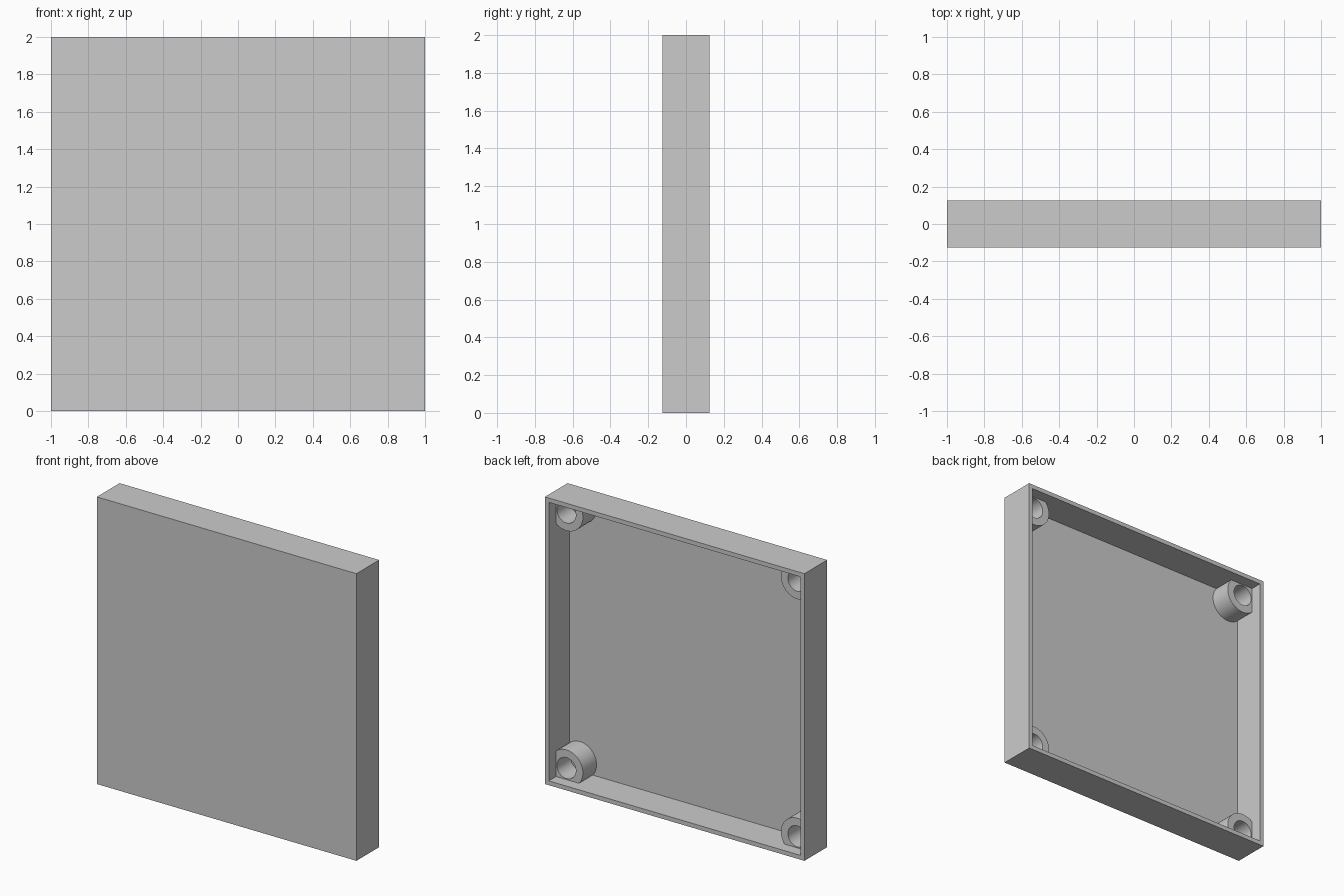
import bpy
import bmesh
from math import cos, sin, tau, radians

cube = bpy.data.objects.get("Cube")
if cube:
    bpy.data.objects.remove(cube, do_unlink=True)

SIZE, DEPTH = 2.0, 0.25
WALL, FLOOR = 0.03, 0.02
BOSS_INSET, BOSS_R, HOLE_R = 0.11, 0.127, 0.073
BOSS_FACE_Y = DEPTH / 2 - 0.08
FLOOR_Y = -DEPTH / 2 + FLOOR
SEGMENTS = 48

grey = bpy.data.materials.new("plain grey")
grey.use_nodes = True
COLOUR = (0.6, 0.6, 0.6, 1)
grey.diffuse_color = COLOUR
grey.node_tree.nodes["Principled BSDF"].inputs["Base Color"].default_value = COLOUR


def make_object(name, bm):
    bmesh.ops.recalc_face_normals(bm, faces=bm.faces)
    mesh = bpy.data.meshes.new(name)
    bm.to_mesh(mesh)
    bm.free()
    mesh.materials.append(grey)
    obj = bpy.data.objects.new(name, mesh)
    bpy.context.collection.objects.link(obj)
    return obj


# Square tray, open at the back: inset the back face, then push it in
bm = bmesh.new()
bmesh.ops.create_cube(bm, size=1)
bmesh.ops.scale(bm, vec=(SIZE, DEPTH, SIZE), verts=bm.verts)
bmesh.ops.translate(bm, vec=(0, 0, SIZE / 2), verts=bm.verts)
back = max(bm.faces, key=lambda f: f.calc_center_median().y)
bmesh.ops.inset_region(bm, faces=[back], thickness=WALL, use_even_offset=True)
pocket = bmesh.ops.extrude_face_region(bm, geom=[back])
new_verts = [v for v in pocket["geom"] if isinstance(v, bmesh.types.BMVert)]
if back.is_valid:
    bmesh.ops.delete(bm, geom=[back], context="FACES_ONLY")
bmesh.ops.translate(bm, vec=(0, FLOOR_Y - DEPTH / 2, 0), verts=new_verts)
make_object("tray", bm)


# Hollow screw boss, its outer side cut flat where it meets the walls
def make_boss(name, side, up):
    limit = BOSS_INSET - WALL + 0.004
    cx = side * (SIZE / 2 - BOSS_INSET)
    cz = SIZE / 2 + up * (SIZE / 2 - BOSS_INSET)
    bm = bmesh.new()

    def ring(radius, y):
        verts = []
        for i in range(SEGMENTS):
            a = tau * i / SEGMENTS
            dx = min(radius * cos(a), limit)
            dz = min(radius * sin(a), limit)
            verts.append(bm.verts.new((cx + side * dx, y, cz + up * dz)))
        return verts

    rings = [ring(BOSS_R, FLOOR_Y), ring(BOSS_R, BOSS_FACE_Y),
             ring(HOLE_R, BOSS_FACE_Y), ring(HOLE_R, FLOOR_Y)]
    for a, b in zip(rings, rings[1:] + rings[:1]):
        for i in range(SEGMENTS):
            j = (i + 1) % SEGMENTS
            bm.faces.new((a[i], a[j], b[j], b[i]))
    return make_object(name, bm)


bosses = [make_boss(f"{v_name}_{h_name}_screw_boss", side, up)
          for h_name, side in (("left", 1), ("right", -1))
          for v_name, up in (("top", 1), ("bottom", -1))]

# Round the boss walls, keep their rims sharp
for obj in bpy.context.view_layer.objects:
    obj.select_set(obj in bosses)
bpy.context.view_layer.objects.active = bosses[0]
bpy.ops.object.shade_smooth_by_angle(angle=radians(30))
